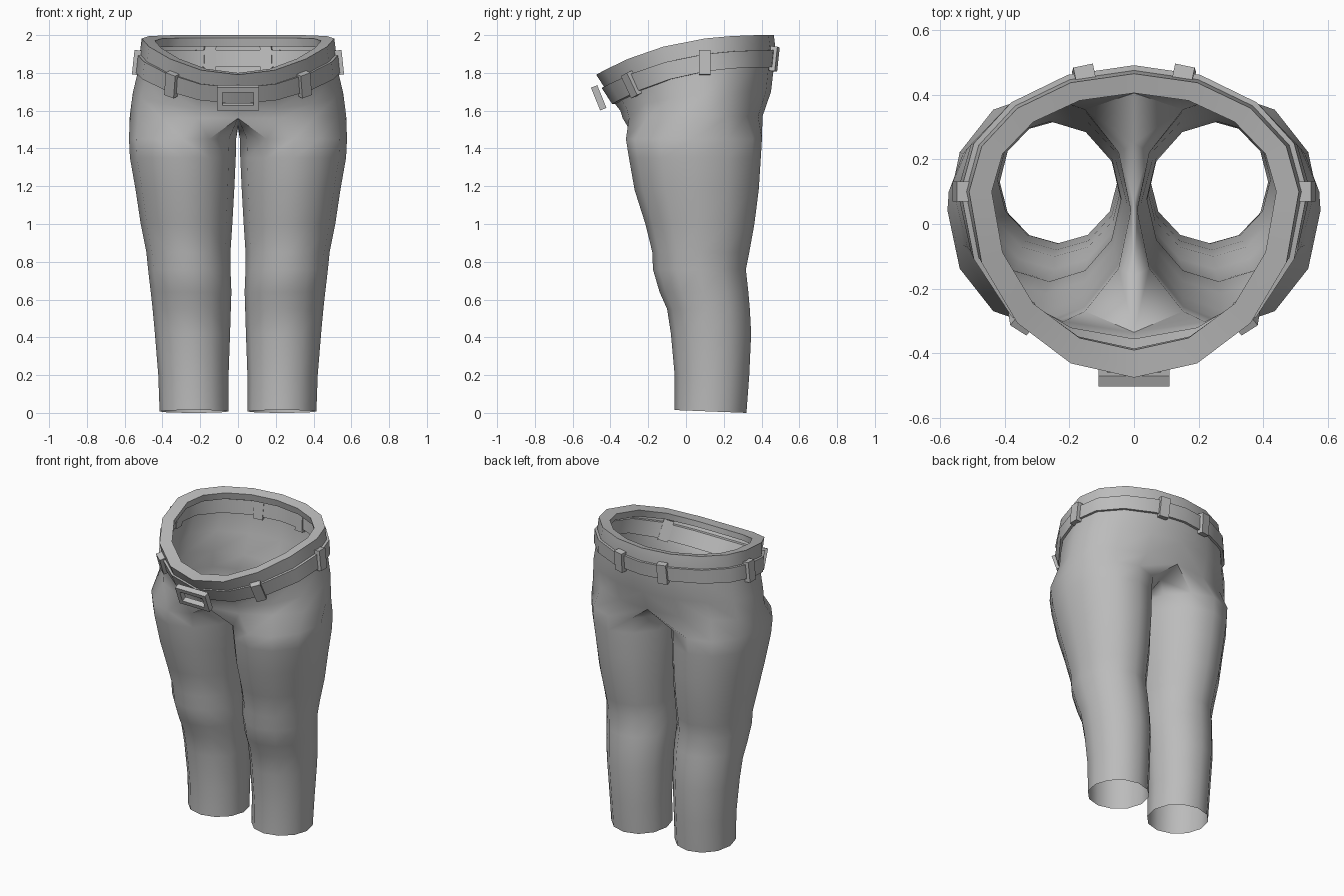
import bpy, bmesh, math
from mathutils import Vector, Matrix

if "Cube" in bpy.data.objects:
    bpy.data.objects.remove(bpy.data.objects["Cube"])

grey = bpy.data.materials.new("cloth grey")
grey.diffuse_color = (0.5, 0.5, 0.5, 1)
grey.use_nodes = True
grey.node_tree.nodes["Principled BSDF"].inputs["Base Color"].default_value = grey.diffuse_color

SIDES = 12          # points round each leg
ARC = 8             # steps from front centre to back centre


def finish(bm, name, mirror=False, angle=40):
    bmesh.ops.recalc_face_normals(bm, faces=bm.faces)
    mesh = bpy.data.meshes.new(name)
    bm.to_mesh(mesh)
    bm.free()
    obj = bpy.data.objects.new(name, mesh)
    bpy.context.collection.objects.link(obj)
    mesh.materials.append(grey)
    if mirror:
        obj.modifiers.new("mirror", "MIRROR").merge_threshold = 0.001
    bpy.ops.object.select_all(action="DESELECT")
    obj.select_set(True)
    bpy.context.view_layer.objects.active = obj
    bpy.ops.object.shade_smooth_by_angle(angle=math.radians(angle))
    return obj


def hip_point(ring, deg):
    """Point on a sloping waist ring; -90 is the front, 90 the back."""
    rx, yf, yb, zf, zb = ring
    c, s = math.cos(math.radians(deg)), math.sin(math.radians(deg))
    y = 0.1 + s * ((0.1 - yf) if s < 0 else (yb - 0.1))
    t = min(1, max(0, (y - yf) / (yb - yf)))
    x = 0 if abs(c) < 1e-6 else rx * c
    return Vector((x, y, zf + (zb - zf) * (1 - (1 - t) ** 2.6)))


def grow(ring, d):
    return (ring[0] + d, ring[1] - d, ring[2] + d, ring[3], ring[4])


def strip(bm, a, b, closed=False):
    n = len(a)
    for i in range(n if closed else n - 1):
        j = (i + 1) % n
        bm.faces.new((a[i], a[j], b[j], b[i]))


# Waist rings: half width, front y, back y, front z, back z
BELT_LOW = (0.53, -0.375, 0.465, 1.635, 1.83)
BELT_TOP = (0.52, -0.43, 0.475, 1.72, 1.92)
hips = [
    (0.573, -0.335, 0.405, 1.56, 1.57),
    (0.558, -0.348, 0.45, 1.60, 1.70),
    BELT_LOW, BELT_TOP,
    (0.51, -0.475, 0.465, 1.79, 2.0),      # outer rim
    (0.44, -0.39, 0.405, 1.80, 1.985),     # inner rim
    (0.45, -0.385, 0.415, 1.765, 1.94),    # turned-in hem
]
# Leg rings: z, inner x, outer x, front y, back y
legs = [
    (0.00, 0.050, 0.415, -0.06, 0.320),
    (0.20, 0.050, 0.422, -0.06, 0.335),
    (0.42, 0.042, 0.440, -0.08, 0.345),
    (0.55, 0.038, 0.452, -0.10, 0.338),
    (0.64, 0.035, 0.462, -0.14, 0.330),
    (0.76, 0.040, 0.476, -0.175, 0.317),
    (0.85, 0.040, 0.485, -0.178, 0.335),
    (1.00, 0.030, 0.515, -0.215, 0.362),
    (1.18, 0.020, 0.542, -0.272, 0.385),
    (1.35, 0.012, 0.572, -0.302, 0.396),
    (1.45, 0.010, 0.577, -0.318, 0.402),
]

# Trousers: one leg and half of the hips, mirrored
bm = bmesh.new()
rows = []
for z, x0, x1, y0, y1 in legs:
    row = []
    for k in range(SIDES):
        a = math.radians(-120 + 30 * k)
        tilt = 0.015 * (1 - math.sin(a)) / 2 if z == 0 else 0
        row.append(bm.verts.new(((x0 + x1) / 2 + (x1 - x0) / 2 * math.cos(a),
                                 (y0 + y1) / 2 + (y1 - y0) / 2 * math.sin(a), z + tilt)))
    rows.append(row)
for a, b in zip(rows, rows[1:]):
    strip(bm, a, b, True)
arcs = [[bm.verts.new(hip_point(r, -90 + 180 * i / ARC)) for i in range(ARC + 1)] for r in hips]
crotch = [bm.verts.new(p) for p in ((0, 0.25, 1.53), (0, 0.08, 1.508), (0, -0.16, 1.53))]
strip(bm, rows[-1], arcs[0] + crotch, True)
for a, b in zip(arcs, arcs[1:]):
    strip(bm, a, b)
finish(bm, "trousers", mirror=True, angle=50)

# Belt: closed band straddling the cloth
bm = bmesh.new()
section = [grow(BELT_LOW, 0.016), grow(BELT_TOP, 0.016), grow(BELT_TOP, -0.02), grow(BELT_LOW, -0.02)]
loops = [[bm.verts.new(hip_point(r, -90 + 180 * i / ARC)) for i in range(ARC + 1)] for r in section]
for i in range(4):
    strip(bm, loops[i], loops[(i + 1) % 4])
finish(bm, "belt", mirror=True)


def belt_frame(deg):
    """Frame on the belt: x along it, y into the cloth, z up its face."""
    low, top = hip_point(BELT_LOW, deg), hip_point(BELT_TOP, deg)
    up = (top - low).normalized()
    along = hip_point(BELT_LOW, deg + 4) - hip_point(BELT_LOW, deg - 4)
    along.z = 0
    along.normalize()
    inward = up.cross(along).normalized()
    along = inward.cross(up)
    m = Matrix((along, inward, up)).transposed().to_4x4()
    m.translation = (low + top) / 2
    return m


def add_box(bm, matrix, centre, size):
    m = matrix @ Matrix.Translation(centre) @ Matrix.Diagonal((*size, 1))
    bmesh.ops.create_cube(bm, size=1, matrix=m)


# Belt loops, three on each side
for name, deg in (("front_loop", -49), ("side_loop", 0), ("back_loop", 73)):
    bm = bmesh.new()
    add_box(bm, belt_frame(deg), (0, 0, 0), (0.062, 0.06, 0.13))
    finish(bm, name, mirror=True, angle=30)

# Buckle: rectangular frame tilted with the belt front
bm = bmesh.new()
tilt = Matrix.Translation((0, -0.462, 1.668)) @ Matrix.Rotation(math.radians(22), 4, "X")
corners = [(-1, -1), (1, -1), (1, 1), (-1, 1)]
rings = [[bm.verts.new(tilt @ Vector((sx * w, y, sz * h))) for sx, sz in corners]
         for w, h, y in ((0.11, 0.065, 0.018), (0.11, 0.065, -0.018),
                         (0.082, 0.037, -0.018), (0.082, 0.037, 0.018))]
for i in range(4):
    strip(bm, rings[i], rings[(i + 1) % 4], True)
finish(bm, "buckle", angle=30)
